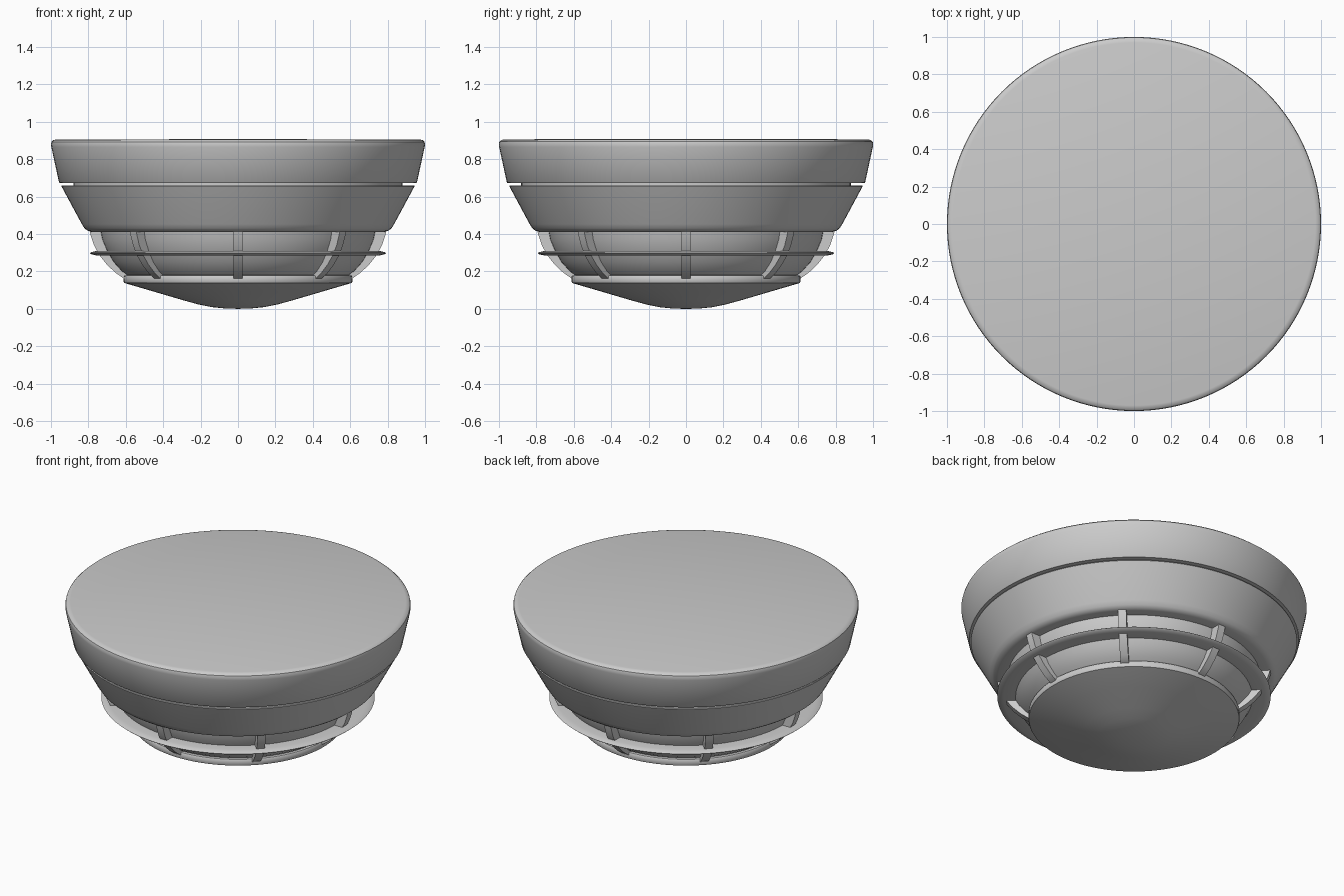
import bpy, bmesh, math

if "Cube" in bpy.data.objects:
    bpy.data.objects.remove(bpy.data.objects["Cube"])

SEG = 128


def finish(bm, name, angle=35):
    bmesh.ops.recalc_face_normals(bm, faces=bm.faces)
    mesh = bpy.data.meshes.new(name)
    bm.to_mesh(mesh)
    bm.free()
    obj = bpy.data.objects.new(name, mesh)
    bpy.context.collection.objects.link(obj)
    bpy.ops.object.select_all(action='DESELECT')
    obj.select_set(True)
    bpy.context.view_layer.objects.active = obj
    bpy.ops.object.shade_smooth_by_angle(angle=math.radians(angle))
    return obj


def lathe(name, profile, closed=False):
    """Spin an (r, z) profile about the z axis."""
    bm = bmesh.new()
    vs = [bm.verts.new((r, 0, z)) for r, z in profile]
    pairs = list(zip(vs, vs[1:]))
    if closed:
        pairs.append((vs[-1], vs[0]))
    edges = [bm.edges.new(p) for p in pairs]
    bmesh.ops.spin(bm, geom=vs + edges, cent=(0, 0, 0), axis=(0, 0, 1),
                   angle=2 * math.pi, steps=SEG, use_merge=True)
    bmesh.ops.remove_doubles(bm, verts=bm.verts, dist=1e-4)
    return finish(bm, name)


# Ceiling mounting base with softened top rim
lathe("mounting_base", [(0, .672), (.953, .672), (.957, .676), (.998, .865),
                        (1.0, .88), (.997, .893), (.987, .902), (.97, .906), (0, .907)])

# Recessed seam between base and housing
lathe("seam_core", [(0, .64), (.88, .64), (.88, .69), (0, .69)])

# Main housing, tapering to a rounded lower lip
lathe("housing", [(0, .66), (.942, .66), (.944, .655), (.835, .453), (.82, .43),
                  (.805, .418), (.785, .412), (.72, .412), (0, .412)])

# Bowl-shaped sensing chamber behind the ribs
lathe("sensing_chamber", [(0, .42), (.735, .42), (.725, .37), (.70, .31),
                          (.665, .25), (.62, .20), (.57, .165), (0, .165)])

# Thin guard ring with tapered edge
lathe("guard_ring", [(.675, .285), (.755, .285), (.785, .292), (.792, .298),
                     (.785, .303), (.755, .31), (.675, .31)], closed=True)

# Bottom cap with shallow dome
lathe("bottom_cap", [(0, 0), (.07, .002), (.14, .009), (.21, .023), (.29, .045),
                     (.45, .092), (.60, .136), (.608, .139), (.611, .144),
                     (.611, .172), (.607, .178), (.59, .18), (0, .18)])

# Eight curved ribs joining housing and cap
OUTER = [(.797, .43), (.787, .39), (.77, .34), (.74, .285), (.70, .235), (.655, .193), (.605, .158)]
INNER = [(.725, .43), (.718, .39), (.70, .34), (.67, .285), (.635, .235), (.595, .193), (.56, .158)]
HALF = .024
for i in range(8):
    a = i * math.pi / 4
    bm = bmesh.new()

    def point(p, side):
        r, z = p
        return bm.verts.new((r * math.cos(a) - side * math.sin(a),
                             r * math.sin(a) + side * math.cos(a), z))

    rows = [[point(o, -HALF), point(o, HALF), point(n, HALF), point(n, -HALF)]
            for o, n in zip(OUTER, INNER)]
    for r0, r1 in zip(rows, rows[1:]):
        for k in range(4):
            j = (k + 1) % 4
            bm.faces.new((r0[k], r0[j], r1[j], r1[k]))
    bm.faces.new(rows[0])
    bm.faces.new(rows[-1][::-1])
    finish(bm, f"rib_{i + 1}")
